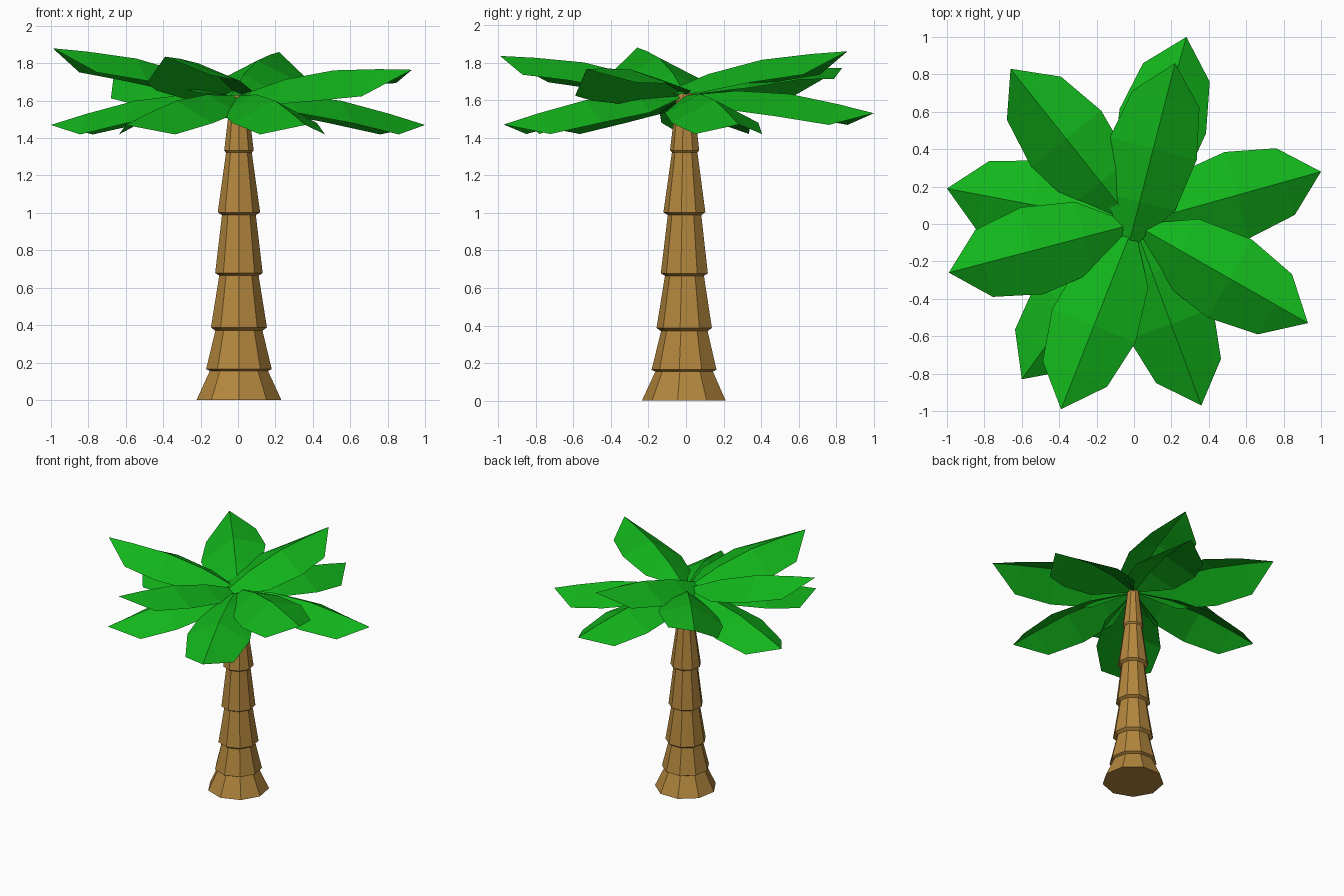
import bpy, bmesh
from math import sin, cos, radians, pi

if "Cube" in bpy.data.objects:
    bpy.data.objects.remove(bpy.data.objects["Cube"])


def material(name, rgb):
    m = bpy.data.materials.new(name)
    m.diffuse_color = (*rgb, 1)
    m.use_nodes = True
    m.node_tree.nodes["Principled BSDF"].inputs["Base Color"].default_value = m.diffuse_color
    return m


BARK = material("bark", (0.45, 0.24, 0.047))
LEAF = material("leaf", (0.006, 0.46, 0.011))


def finish(name, bm, mat):
    mesh = bpy.data.meshes.new(name)
    bm.to_mesh(mesh)
    bm.free()
    mesh.materials.append(mat)
    bpy.context.collection.objects.link(bpy.data.objects.new(name, mesh))


# Trunk: stepped profile (radius, height) swept round with nine flat sides
SIDES = 9
profile = [(0.23, 0.0), (0.158, 0.155),
           (0.178, 0.165), (0.128, 0.37),
           (0.152, 0.387), (0.107, 0.665),
           (0.129, 0.678), (0.092, 0.988),
           (0.115, 1.003), (0.07, 1.322),
           (0.08, 1.333), (0.042, 1.65)]
bm = bmesh.new()
rings = []
for r, z in profile:
    rings.append([bm.verts.new((0.005 + r * cos(2 * pi * i / SIDES - pi / 2),
                                -0.005 + r * sin(2 * pi * i / SIDES - pi / 2), z))
                  for i in range(SIDES)])
for a, b in zip(rings, rings[1:]):
    for i in range(SIDES):
        j = (i + 1) % SIDES
        bm.faces.new((a[i], a[j], b[j], b[i]))
bm.faces.new(rings[0][::-1])
bm.faces.new(rings[-1])
finish("trunk", bm, BARK)

# Leaf cross-sections: distance along, half width, rib bow, side droop
SECTIONS = [(0.27, 0.195, 0.05, 0.10), (0.55, 0.24, 0.06, 0.12), (0.81, 0.185, 0.03, 0.11)]


def leaf(name, tip, start=0.0, roll=0.0):
    """Folded leaf from the crown to the tip; start shifts the base along the rib."""
    tx, ty, tz = tip
    reach = (tx * tx + ty * ty) ** 0.5
    dx, dy = tx / reach, ty / reach
    length, base_z = reach - start, 1.625
    bm = bmesh.new()

    def point(t, side, z):
        s = start + t * length
        return bm.verts.new((dx * s - dy * side, dy * s + dx * side, z))

    base = point(0, 0, base_z)
    rows = []
    for t, w, bow, droop in SECTIONS:
        z = base_z + (tz - base_z) * t + bow
        k = roll * w / 0.185
        rows.append((point(t, w, z - droop + k), point(t, 0, z), point(t, -w, z - droop - k)))
    end = point(1, 0, tz)
    l, c, r = rows[0]
    bm.faces.new((base, c, l))
    bm.faces.new((base, r, c))
    for (l0, c0, r0), (l1, c1, r1) in zip(rows, rows[1:]):
        bm.faces.new((l0, c0, c1, l1))
        bm.faces.new((c0, r0, r1, c1))
    l, c, r = rows[-1]
    bm.faces.new((l, c, end))
    bm.faces.new((c, r, end))
    finish(name, bm, LEAF)


# Lower whorl, drooping
lower = [((1.0, 0.28, 1.47),), ((0.28, 1.0, 1.53),), ((-1.0, 0.19, 1.47),),
         ((-0.60, -0.83, 1.47),), ((0.36, -0.97, 1.47),)]
# Upper whorl, rising
upper = [((0.93, -0.53, 1.765), 0, 0.035), ((0.22, 0.86, 1.86), -0.16, 0),
         ((-0.66, 0.83, 1.77), 0, -0.05), ((-0.99, -0.26, 1.88), 0, 0),
         ((-0.39, -0.99, 1.835), 0, 0.02)]
for label, whorl in (("lower_leaf", lower), ("upper_leaf", upper)):
    for i, args in enumerate(whorl, 1):
        leaf(f"{label}_{i}", *args)
